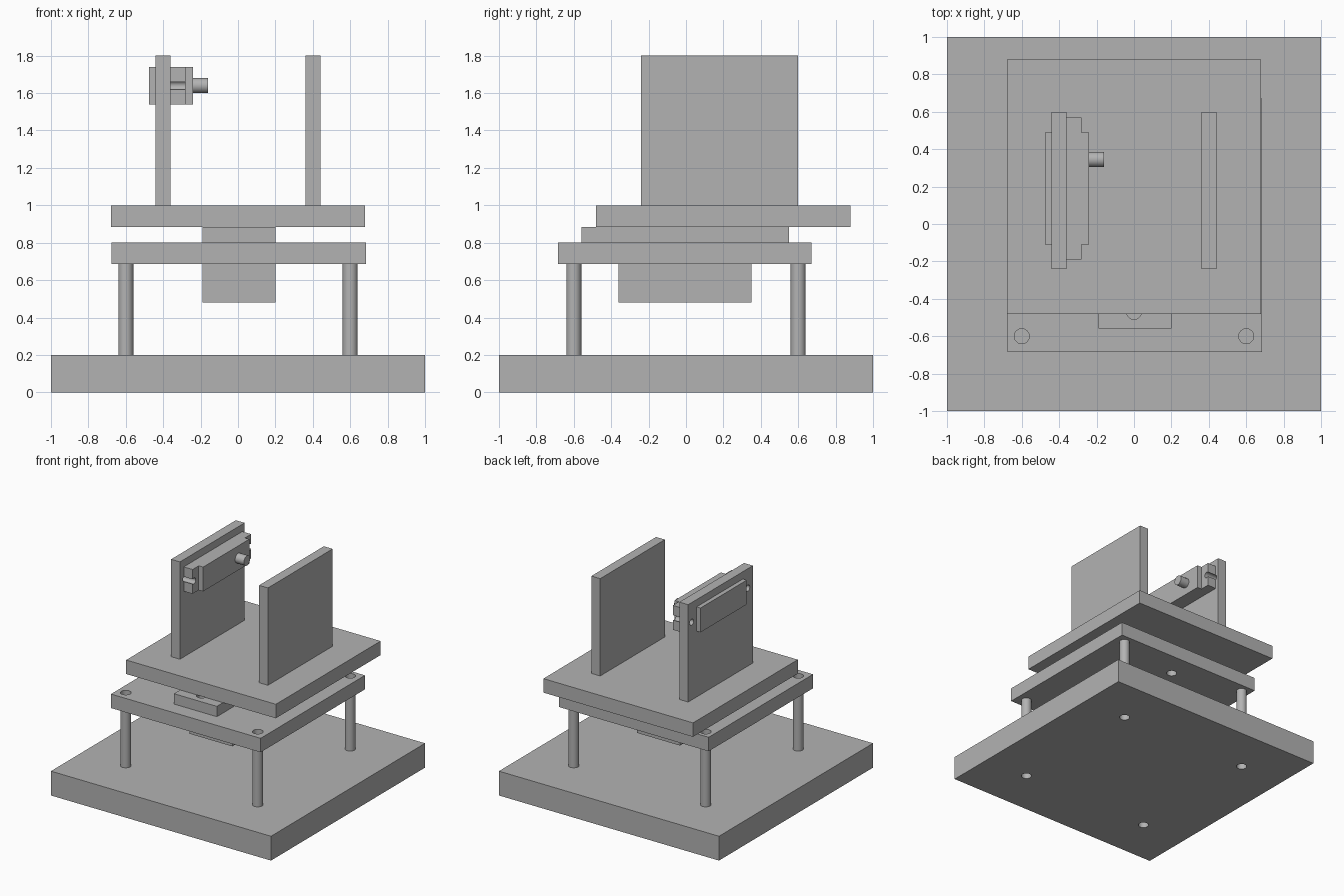
import bpy
import math

cube = bpy.data.objects.get("Cube")
if cube:
    bpy.data.objects.remove(cube, do_unlink=True)

# One plain grey for the whole assembly
grey = bpy.data.materials.new("plain_grey")
grey.use_nodes = True
COLOR = (0.45, 0.45, 0.45, 1.0)
grey.diffuse_color = COLOR
grey.node_tree.nodes["Principled BSDF"].inputs["Base Color"].default_value = COLOR


def box(name, x, y, z):
    """Box spanning three (low, high) ranges."""
    spans = (x, y, z)
    bpy.ops.mesh.primitive_cube_add(size=1, location=[sum(s) / 2 for s in spans])
    ob = bpy.context.object
    ob.name = name
    ob.scale = [s[1] - s[0] for s in spans]
    bpy.ops.object.transform_apply(location=False, rotation=False, scale=True)
    ob.data.materials.append(grey)
    return ob


def rod(name, center, radius, length, along_x=False):
    """Smooth cylinder, upright or lying along x."""
    bpy.ops.mesh.primitive_cylinder_add(
        vertices=32, radius=radius, depth=length, location=center,
        rotation=(0, math.pi / 2 if along_x else 0, 0))
    ob = bpy.context.object
    ob.name = name
    ob.data.materials.append(grey)
    bpy.ops.object.shade_smooth_by_angle(angle=math.radians(40))
    return ob


def drill(parts, center, radius, along_x=False):
    """Cut one round hole through each of the parts."""
    cutter = rod("hole_cutter", center, radius, 0.6, along_x)
    cutter.hide_render = True
    for part in parts:
        bpy.context.view_layer.objects.active = part
        mod = part.modifiers.new("hole", 'BOOLEAN')
        mod.operation = 'DIFFERENCE'
        mod.solver = 'EXACT'
        mod.object = cutter
        bpy.ops.object.modifier_apply(modifier=mod.name)
    bpy.data.objects.remove(cutter, do_unlink=True)


# Stacked plates
base = box("base_plate", (-1, 1), (-1, 1), (0, 0.2))
middle = box("middle_plate", (-0.675, 0.685), (-0.685, 0.67), (0.685, 0.8))
top = box("top_plate", (-0.68, 0.68), (-0.48, 0.88), (0.885, 1.0))

# Corner posts, with open bores in the plates above and below
for sx, side in ((-1, "right"), (1, "left")):
    for sy, end in ((-1, "front"), (1, "back")):
        x, y = 0.6 * sx, 0.6 * sy
        drill([base, middle], (x, y, 0.2), 0.04)
        drill([middle], (x, y, 0.75), 0.04)
        rod(f"{end}_{side}_post", (x, y, 0.44), 0.04, 0.52)

# Turntable motor hanging in the middle plate
box("lower_motor_body", (-0.19, 0.2), (-0.36, 0.35), (0.48, 0.9))
lower_flange = box("lower_motor_flange", (-0.19, 0.2), (-0.56, 0.55), (0.8, 0.885))
for s in (-1, 1):
    drill([middle, lower_flange], (0, 0.465 * s - 0.005, 0.78), 0.04)

# Upright side panels
right_panel = box("right_panel", (-0.44, -0.36), (-0.24, 0.6), (1.0, 1.8))
box("left_panel", (0.36, 0.44), (-0.24, 0.6), (1.0, 1.8))

# Tilt motor set through the right panel
box("upper_motor_body", (-0.475, -0.24), (-0.11, 0.49), (1.54, 1.74))
upper_flange = box("upper_motor_flange", (-0.36, -0.28), (-0.19, 0.57), (1.54, 1.74))
rod("upper_motor_shaft", (-0.21, 0.345, 1.64), 0.04, 0.1, along_x=True)
for s in (-1, 1):
    drill([right_panel, upper_flange], (-0.36, 0.19 + 0.365 * s, 1.64), 0.025, along_x=True)
